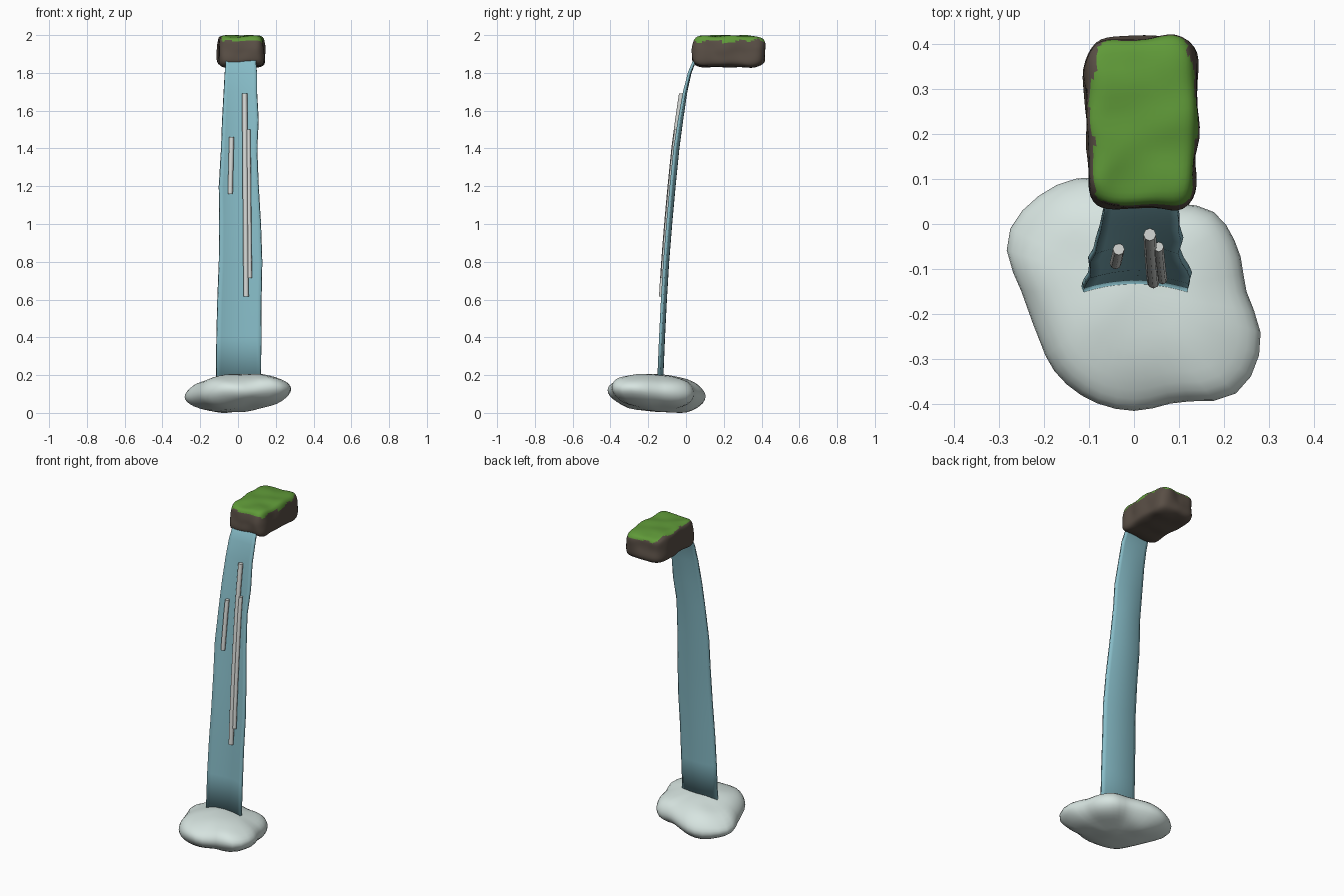
import bpy, bmesh, math
from mathutils import Vector, noise

cube = bpy.data.objects.get("Cube")
if cube:
    bpy.data.objects.remove(cube, do_unlink=True)


def material(name, color):
    m = bpy.data.materials.new(name)
    m.use_nodes = True
    m.diffuse_color = (*color, 1)
    bsdf = m.node_tree.nodes["Principled BSDF"]
    bsdf.inputs["Base Color"].default_value = (*color, 1)
    bsdf.inputs["Roughness"].default_value = 0.8
    return m


ROCK = material("brown rock", (0.10, 0.077, 0.06))
MOSS = material("green moss", (0.115, 0.32, 0.04))
WATER = material("blue water", (0.24, 0.50, 0.57))
MIST = material("pale mist", (0.68, 0.78, 0.75))
FOAM = material("white foam", (0.66, 0.68, 0.66))


def finish(bm, name, mats, angle=50):
    bmesh.ops.recalc_face_normals(bm, faces=bm.faces)
    mesh = bpy.data.meshes.new(name)
    bm.to_mesh(mesh)
    bm.free()
    for m in mats:
        mesh.materials.append(m)
    ob = bpy.data.objects.new(name, mesh)
    bpy.context.collection.objects.link(ob)
    bpy.ops.object.select_all(action='DESELECT')
    ob.select_set(True)
    bpy.context.view_layer.objects.active = ob
    bpy.ops.object.shade_smooth_by_angle(angle=math.radians(angle))
    return ob


def skin(bm, rings, closed):
    """Bridge successive rings of points with quads."""
    rows = [[bm.verts.new(p) for p in ring] for ring in rings]
    for a, b in zip(rows, rows[1:]):
        n = len(a)
        for i in range(n if closed else n - 1):
            j = (i + 1) % n
            bm.faces.new((a[i], a[j], b[j], b[i]))
    if closed:
        bm.faces.new(rows[0])
        bm.faces.new(rows[-1])


# Falling sheet: z, middle y, left x, right x
FALL = [(1.91, 0.09, -0.055, 0.09), (1.86, 0.045, -0.065, 0.095),
        (1.8, 0.022, -0.07, 0.10), (1.7, 0.0, -0.075, 0.10),
        (1.55, -0.022, -0.083, 0.108), (1.4, -0.042, -0.088, 0.10),
        (1.2, -0.062, -0.10, 0.108), (1.0, -0.08, -0.098, 0.12),
        (0.8, -0.096, -0.10, 0.127), (0.6, -0.108, -0.108, 0.123),
        (0.4, -0.118, -0.113, 0.122), (0.16, -0.128, -0.115, 0.12)]


def fall_y(z):
    for a, b in zip(FALL, FALL[1:]):
        if b[0] <= z <= a[0]:
            t = (a[0] - z) / (a[0] - b[0])
            return a[1] + (b[1] - a[1]) * t
    return FALL[-1][1]


# Mossy ledge: rounded, bumpy block
bm = bmesh.new()
bmesh.ops.create_cube(bm, size=2)
bmesh.ops.subdivide_edges(bm, edges=bm.edges[:], cuts=16, use_grid_fill=True)
center, half = Vector((0.017, 0.225, 1.915)), Vector((0.125, 0.19, 0.082))
for v in bm.verts:
    p = v.co / sum(abs(c) ** 6 for c in v.co) ** (1 / 6)
    q = Vector(p[i] * half[i] for i in range(3)) + center
    v.co = q + noise.noise_vector(q * 11) * 0.012
    v.co.z = min(v.co.z, 2.0)
bm.normal_update()
for f in bm.faces:
    c = f.calc_center_median()
    edge = 1.968 + noise.noise(c * 22) * 0.022
    if c.x < -0.085:
        edge += 0.02
    f.material_index = int(c.z > edge)
finish(bm, "mossy_ledge", [ROCK, MOSS])

# Water sheet: edges bow gently forward
bm = bmesh.new()
COLS = 10
rings = []
for z, y, left, right in FALL:
    bow = 0.018 * min(1, (1.95 - z) * 2)
    ring = []
    for i in range(COLS + 1):
        u = i / COLS
        ring.append((left + (right - left) * u, y - bow * (2 * u - 1) ** 2, z))
    rings.append(ring)
skin(bm, rings, False)
water = finish(bm, "water_sheet", [WATER])
solid = water.modifiers.new("thickness", 'SOLIDIFY')
solid.thickness = 0.014
solid.offset = 0

# Foam streaks: slim rods following the sheet
for name, x_top, x_low, top, low, r in [
        ("long_foam_streak", 0.035, 0.043, 1.69, 0.615, 0.014),
        ("side_foam_streak", 0.055, 0.063, 1.5, 0.715, 0.011),
        ("short_foam_streak", -0.034, -0.041, 1.46, 1.16, 0.013)]:
    bm = bmesh.new()
    rings = []
    for k in range(9):
        t = k / 8
        z = top + (low - top) * t
        x, y = x_top + (x_low - x_top) * t, fall_y(z) - 0.022
        rings.append([(x + r * math.cos(a), y + r * math.sin(a), z)
                      for a in (math.tau * i / 8 for i in range(8))])
    skin(bm, rings, True)
    finish(bm, name, [FOAM])

# Mist cloud: lobed, flattened ball; radii at equal angles from +x
RADII = [0.25, 0.25, 0.25, 0.215, 0.23, 0.275, 0.30, 0.305,
         0.25, 0.235, 0.25, 0.26, 0.265, 0.265, 0.32, 0.305]


def lobe(angle):
    n = len(RADII)
    s = (angle % math.tau) / math.tau * n
    i, t = int(s), s % 1
    a, b, c, d = (RADII[(i + k) % n] for k in (-1, 0, 1, 2))
    return b + 0.5 * t * (c - a + t * (2*a - 5*b + 4*c - d + t * (3*(b - c) + d - a)))


bm = bmesh.new()
bmesh.ops.create_uvsphere(bm, u_segments=40, v_segments=20, radius=1)
for v in bm.verts:
    flat = math.hypot(v.co.x, v.co.y)
    a = math.atan2(v.co.y, v.co.x)
    r = lobe(a) * flat ** 0.9
    x, y = r * math.cos(a), r * math.sin(a)
    z = 0.112 + 0.1 * v.co.z + 0.06 * x - 0.06 * y
    z += 0.012 * noise.noise(Vector((x * 7, y * 7, v.co.z)))
    v.co = (x, y - 0.15, max(z, 0.0))
low = min(v.co.z for v in bm.verts)
for v in bm.verts:
    v.co.z -= low
finish(bm, "mist_cloud", [MIST], 80)
